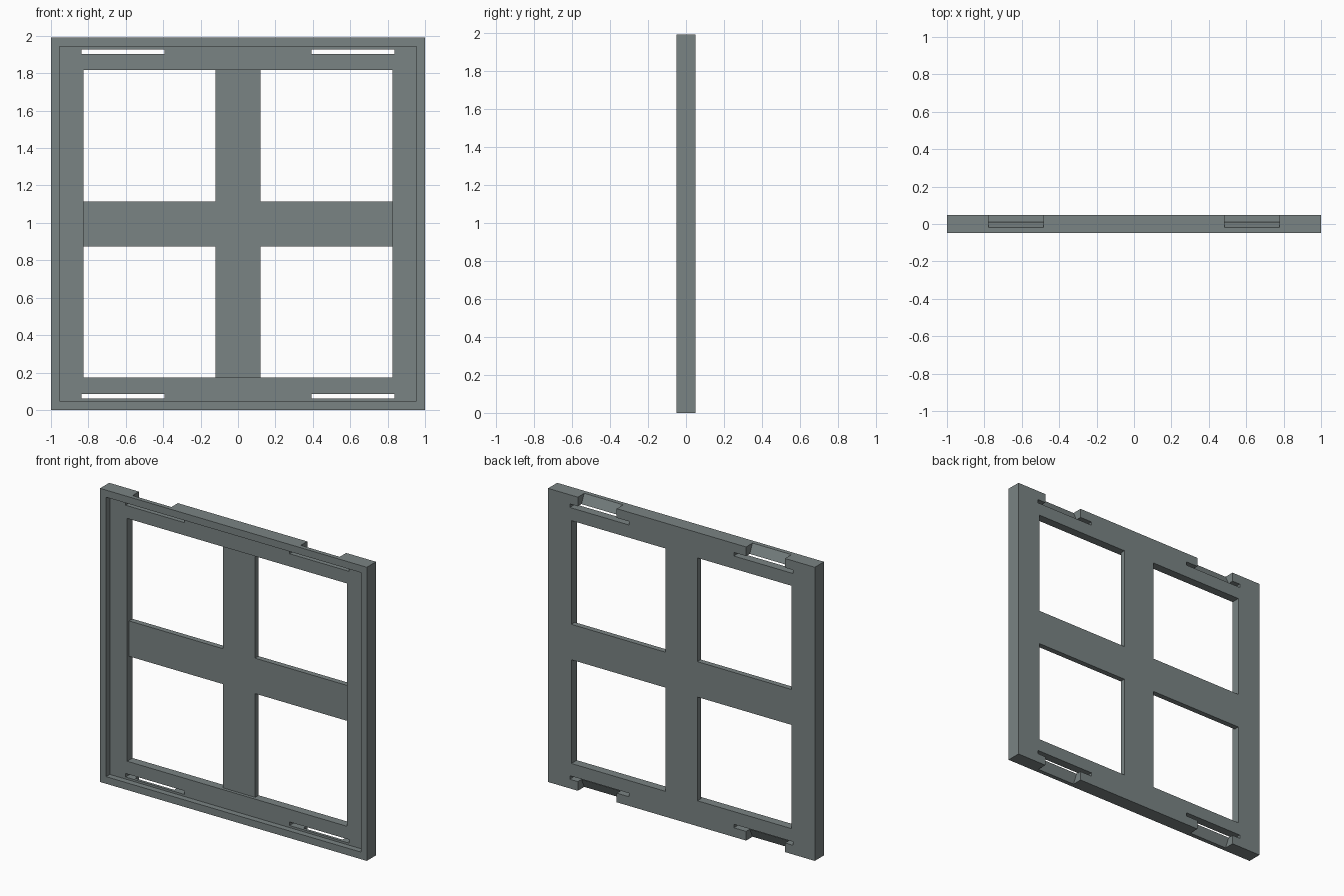
import bpy, bmesh

if "Cube" in bpy.data.objects:
    bpy.data.objects.remove(bpy.data.objects["Cube"])

W, H, T = 1.0, 1.99, 0.049          # half width, height, half thickness
FLOOR, BAR = -0.009, 0.012          # front of the sunken panel and of the cross bars

mat = bpy.data.materials.new("slate grey")
mat.diffuse_color = (0.195, 0.23, 0.23, 1)
mat.use_nodes = True
mat.node_tree.nodes["Principled BSDF"].inputs["Base Color"].default_value = mat.diffuse_color


def prism(name, profile, x0, x1):
    """Extrude a (y, z) profile from x0 to x1."""
    bm = bmesh.new()
    face = bm.faces.new([bm.verts.new((x0, y, z)) for y, z in profile])
    ext = bmesh.ops.extrude_face_region(bm, geom=[face])
    verts = [v for v in ext["geom"] if isinstance(v, bmesh.types.BMVert)]
    bmesh.ops.translate(bm, verts=verts, vec=(x1 - x0, 0, 0))
    bmesh.ops.recalc_face_normals(bm, faces=bm.faces)
    me = bpy.data.meshes.new(name)
    bm.to_mesh(me)
    bm.free()
    me.materials.append(mat)
    ob = bpy.data.objects.new(name, me)
    bpy.context.collection.objects.link(ob)
    return ob


def box(name, x0, x1, y0, y1, z0, z1):
    return prism(name, [(y0, z0), (y1, z0), (y1, z1), (y0, z1)], x0, x1)


def cut(target, cutter):
    mod = target.modifiers.new("cut", "BOOLEAN")
    mod.operation, mod.solver, mod.object = "DIFFERENCE", "EXACT", cutter
    bpy.context.view_layer.objects.active = target
    bpy.ops.object.modifier_apply(modifier=mod.name)
    bpy.data.objects.remove(cutter)


frame = box("window_frame", -W, W, -T, T, 0, H)

# shallow front recess inside the rim, then a deeper one leaving the cross bars
cut(frame, box("recess_cutter", -0.955, 0.955, -0.2, FLOOR, 0.048, H - 0.048))
cut(frame, box("bar_cutter", -0.825, 0.825, -0.2, BAR, 0.172, H - 0.172))

for sx in (-1, 1):
    for top in (False, True):
        def zz(z):
            return H - z if top else z

        def span(a, b):
            return sorted((sx * a, sx * b))

        # window opening
        cut(frame, box("pane_cutter", *span(0.12, 0.825), -0.2, 0.2,
                       *sorted((zz(0.172), zz(0.875)))))
        # long thin slot through the rail
        cut(frame, box("slot_cutter", *span(0.393, 0.837), -0.2, 0.2,
                       *sorted((zz(0.062), zz(0.086)))))
        # sloped clip notch from the outer edge and back into the slot
        notch = [(-0.025, -0.01), (-0.02, 0), (0.01, 0.062),
                 (0.01, 0.08), (0.1, 0.08), (0.1, -0.01)]
        cut(frame, prism("notch_cutter", [(y, zz(z)) for y, z in notch],
                         *span(0.485, 0.777)))
